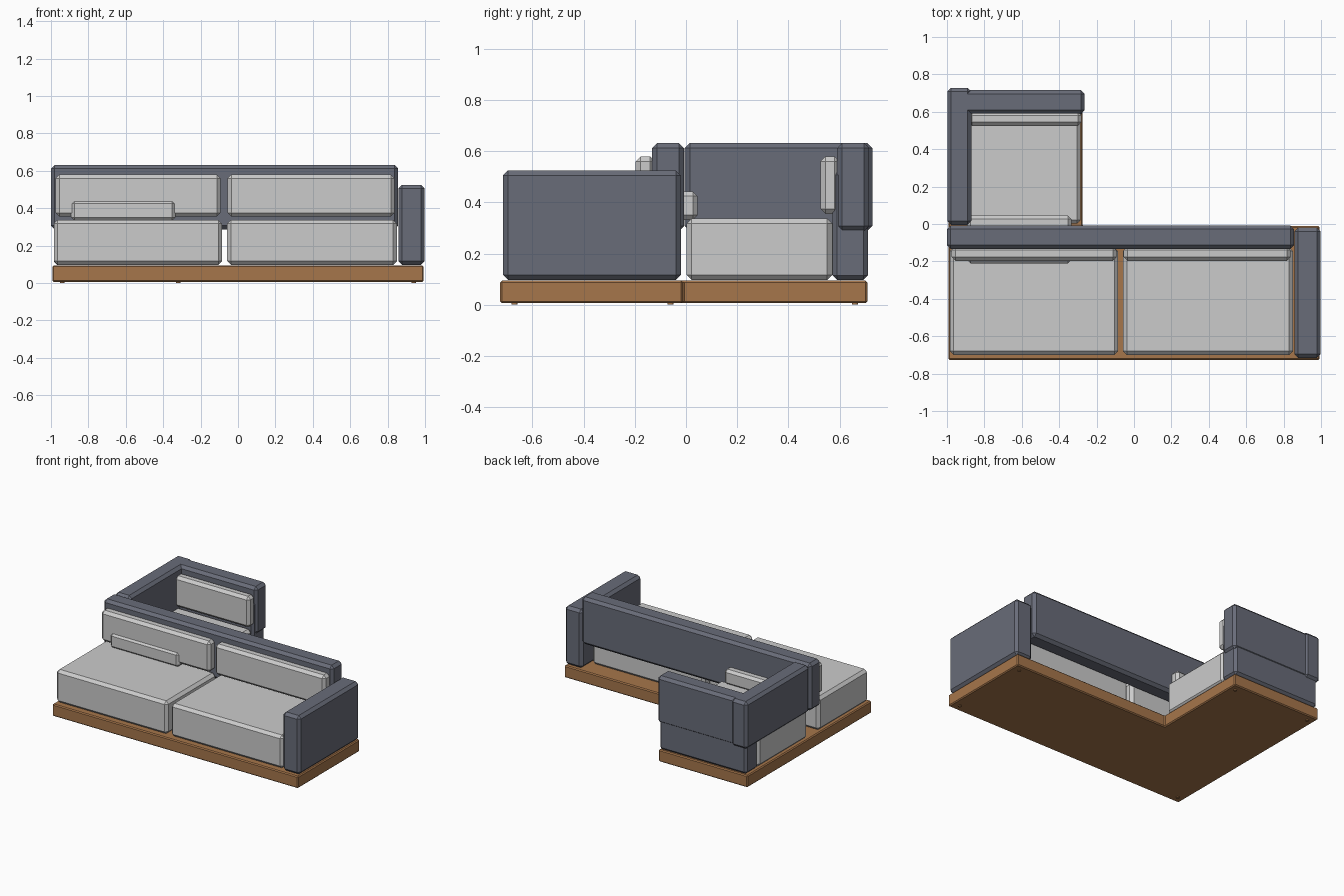
import bpy, bmesh

if "Cube" in bpy.data.objects:
    bpy.data.objects.remove(bpy.data.objects["Cube"])


def material(name, rgb):
    m = bpy.data.materials.new(name)
    m.diffuse_color = (*rgb, 1)
    m.use_nodes = True
    m.node_tree.nodes["Principled BSDF"].inputs["Base Color"].default_value = m.diffuse_color
    return m


SLATE = material("slate_fabric", (0.14, 0.15, 0.19))
WOOD = material("wood", (0.38, 0.18, 0.07))


def prism(name, outline, z0, z1, bevel, mat=None):
    """Extrude a flat outline from z0 to z1 and chamfer its edges."""
    bm = bmesh.new()
    face = bm.faces.new([bm.verts.new((x, y, z0)) for x, y in outline])
    ext = bmesh.ops.extrude_face_region(bm, geom=[face])
    for v in ext["geom"]:
        if isinstance(v, bmesh.types.BMVert):
            v.co.z = z1
    bmesh.ops.recalc_face_normals(bm, faces=bm.faces)
    bmesh.ops.bevel(bm, geom=list(bm.edges), offset=bevel, segments=1,
                    profile=0.5, affect='EDGES')
    me = bpy.data.meshes.new(name)
    bm.to_mesh(me)
    bm.free()
    ob = bpy.data.objects.new(name, me)
    bpy.context.collection.objects.link(ob)
    if mat:
        me.materials.append(mat)
    return ob


def block(name, x, y, z, bevel=0.02, mat=None):
    outline = [(x[0], y[0]), (x[1], y[0]), (x[1], y[1]), (x[0], y[1])]
    return prism(name, outline, z[0], z[1], bevel, mat)


# L-shaped plinth and its small feet
prism("base", [(-0.993, -0.726), (0.993, -0.726), (0.993, -0.012), (-0.275, -0.012),
               (-0.275, 0.709), (-0.993, 0.709)], 0.006, 0.094, 0.007, WOOD)
for i, (x, y) in enumerate([(0.94, -0.06), (0.94, -0.67), (-0.94, -0.67),
                            (-0.94, 0.66), (-0.32, 0.66)]):
    bpy.ops.mesh.primitive_cylinder_add(vertices=12, radius=0.012, depth=0.01,
                                        location=(x, y, 0.005))
    foot = bpy.context.object
    foot.name = f"foot_{i + 1}"
    foot.data.materials.append(WOOD)

# Arms standing on the plinth
block("right_arm", (0.857, 0.998), (-0.716, -0.02), (0.097, 0.525), 0.02, SLATE)
block("rear_arm", (-0.985, -0.278), (0.572, 0.712), (0.097, 0.525), 0.018, SLATE)

# Raised backrests
BACK_Z = (0.287, 0.632)
block("main_back", (-1.0, 0.856), (-0.133, -0.008), BACK_Z, 0.02, SLATE)
block("left_back", (-0.998, -0.87), (-0.005, 0.728), BACK_Z, 0.02, SLATE)
block("rear_back", (-0.985, -0.264), (0.59, 0.716), BACK_Z, 0.02, SLATE)

# Seat cushions
SEAT_Z = (0.097, 0.337)
block("seat_left", (-0.985, -0.085), (-0.70, -0.125), SEAT_Z)
block("seat_right", (-0.058, 0.85), (-0.70, -0.125), SEAT_Z)
block("seat_rear", (-0.985, -0.285), (0.002, 0.572), SEAT_Z)

# Back cushions
CUSHION_Z = (0.355, 0.58)
block("back_cushion_left", (-0.975, -0.093), (-0.197, -0.12), CUSHION_Z)
block("back_cushion_right", (-0.055, 0.837), (-0.197, -0.12), CUSHION_Z)
block("back_cushion_rear", (-0.885, -0.28), (0.525, 0.60), CUSHION_Z)

# Loose pillow pushed between both sides
block("pillow", (-0.892, -0.335), (-0.21, 0.045), (0.332, 0.442), 0.018)
